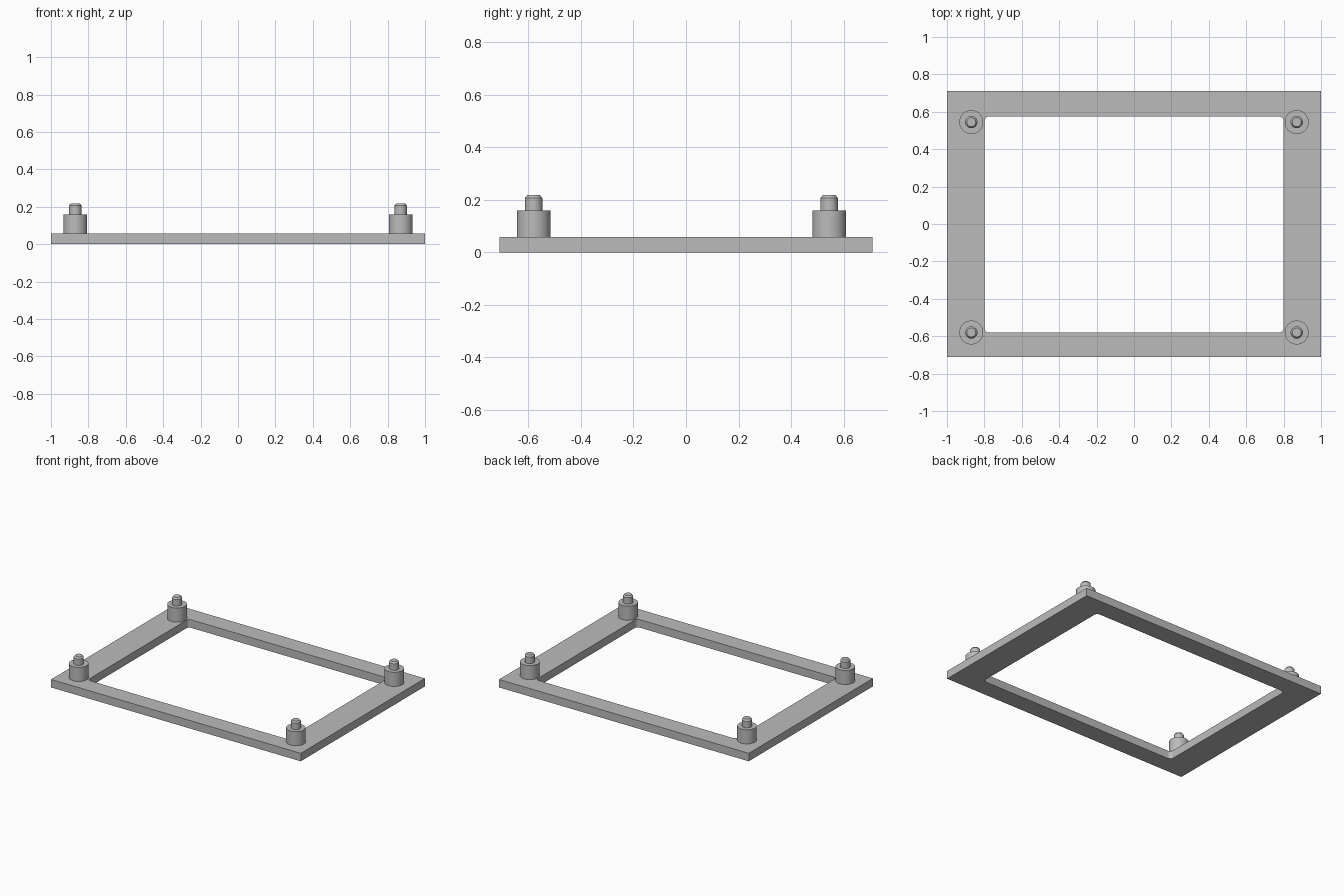
import bpy
import bmesh
import math

if "Cube" in bpy.data.objects:
    bpy.data.objects.remove(bpy.data.objects["Cube"], do_unlink=True)

PLATE_TOP = 0.058

grey = bpy.data.materials.new("plain grey")
grey.use_nodes = True
colour = (0.5, 0.5, 0.5, 1)
grey.diffuse_color = colour
grey.node_tree.nodes["Principled BSDF"].inputs["Base Color"].default_value = colour


def finish(bm, name):
    """Turn a bmesh into a named grey object."""
    bmesh.ops.recalc_face_normals(bm, faces=bm.faces)
    mesh = bpy.data.meshes.new(name)
    bm.to_mesh(mesh)
    bm.free()
    obj = bpy.data.objects.new(name, mesh)
    bpy.context.collection.objects.link(obj)
    mesh.materials.append(grey)
    return obj


def box(name, x, y, z, corner=0):
    """Box between (min, max) pairs, with optional rounded upright edges."""
    bm = bmesh.new()
    bmesh.ops.create_cube(bm, size=1)
    for v in bm.verts:
        v.co = [pair[c > 0] for pair, c in zip((x, y, z), v.co)]
    if corner:
        upright = [e for e in bm.edges
                   if abs(e.verts[0].co.z - e.verts[1].co.z) > 0.01]
        bmesh.ops.bevel(bm, geom=upright, offset=corner, segments=6,
                        profile=0.5, affect='EDGES')
    return finish(bm, name)


def lathe(name, profile, place, steps=48):
    """Spin a (radius, height) profile about the upright axis."""
    bm = bmesh.new()
    verts = [bm.verts.new((r, 0, z)) for r, z in profile]
    edges = [bm.edges.new(pair) for pair in zip(verts, verts[1:])]
    bmesh.ops.spin(bm, geom=verts + edges, cent=(0, 0, 0), axis=(0, 0, 1),
                   angle=math.tau, steps=steps)
    bmesh.ops.remove_doubles(bm, verts=bm.verts, dist=0.0001)
    obj = finish(bm, name)
    obj.location = place
    return obj


def smooth(obj):
    bpy.ops.object.select_all(action='DESELECT')
    obj.select_set(True)
    bpy.context.view_layer.objects.active = obj
    bpy.ops.object.shade_smooth_by_angle(angle=math.radians(30))


# Flat frame with a round-cornered opening
frame = box("frame", (-1, 1), (-0.71, 0.71), (0, PLATE_TOP))
opening = box("opening_cutter", (-0.8, 0.8), (-0.58, 0.575), (-0.1, 0.2), 0.025)
opening.hide_render = True
cut = frame.modifiers.new("opening", 'BOOLEAN')
cut.operation = 'DIFFERENCE'
cut.solver = 'EXACT'
cut.object = opening
bpy.context.view_layer.objects.active = frame
bpy.ops.object.modifier_apply(modifier=cut.name)
bpy.data.objects.remove(opening, do_unlink=True)
smooth(frame)

# Standoff with a chamfered locating pin at each corner
standoff = [(0.064, 0), (0.064, 0.102), (0.033, 0.102),
            (0.033, 0.149), (0.024, 0.16), (0, 0.16)]
for end, y in (("front", -0.58), ("back", 0.545)):
    for side, x in (("left", 0.87), ("right", -0.87)):
        smooth(lathe(f"{end}_{side}_standoff", standoff, (x, y, PLATE_TOP)))
